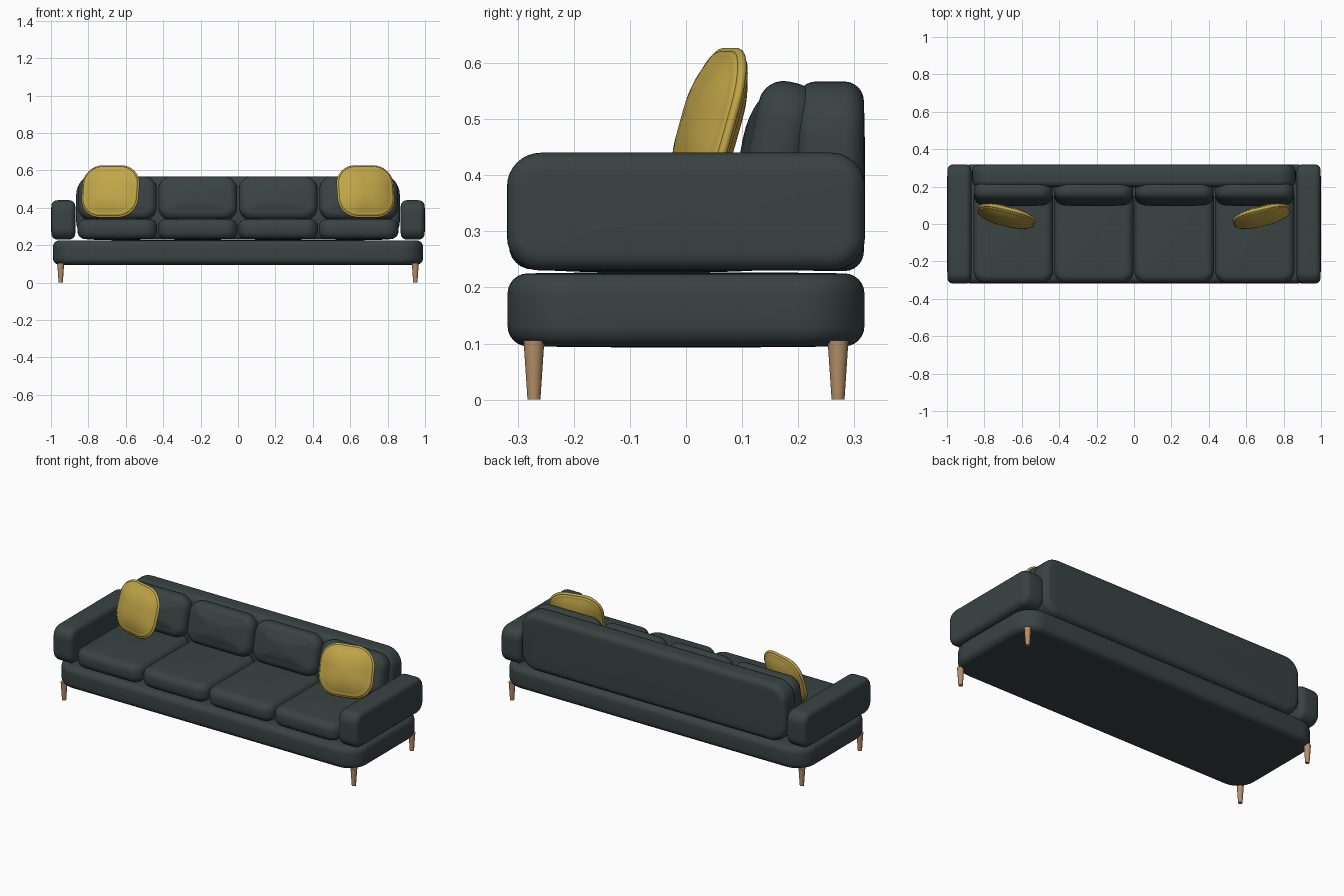
import bpy, bmesh, math
from mathutils import Matrix, Vector

if "Cube" in bpy.data.objects:
    bpy.data.objects.remove(bpy.data.objects["Cube"])


def material(name, rgb):
    m = bpy.data.materials.new(name)
    m.use_nodes = True
    m.diffuse_color = (*rgb, 1)
    m.node_tree.nodes["Principled BSDF"].inputs["Base Color"].default_value = (*rgb, 1)
    return m


CHARCOAL = material("charcoal fabric", (0.041, 0.056, 0.056))
GOLD = material("mustard fabric", (0.53, 0.38, 0.065))
WOOD = material("light wood", (0.46, 0.27, 0.14))


def outline(w, h, r, steps=8):
    """Rounded rectangle, counter-clockwise, with extra points along the sides."""
    corners = []
    for k, (sx, sy) in enumerate(((1, 1), (-1, 1), (-1, -1), (1, -1))):
        for i in range(steps + 1):
            a = math.pi / 2 * (k + i / steps)
            corners.append(Vector((sx * (w / 2 - r) + r * math.cos(a),
                                   sy * (h / 2 - r) + r * math.sin(a))))
    points = []
    for i, p in enumerate(corners):
        points.append(p)
        if i % (steps + 1) == steps:
            q = corners[(i + 1) % len(corners)]
            points += [p.lerp(q, t / 4) for t in (1, 2, 3)]
    return points


def finish(name, bm, mat, matrix):
    bmesh.ops.recalc_face_normals(bm, faces=bm.faces)
    mesh = bpy.data.meshes.new(name)
    bm.to_mesh(mesh)
    bm.free()
    mesh.materials.append(mat)
    ob = bpy.data.objects.new(name, mesh)
    bpy.context.collection.objects.link(ob)
    ob.matrix_world = matrix
    bpy.ops.object.select_all(action="DESELECT")
    ob.select_set(True)
    bpy.context.view_layer.objects.active = ob
    bpy.ops.object.shade_smooth_by_angle(angle=math.radians(40))
    return ob


def pad(name, size, corner, edge, crown, mat, matrix):
    """Upholstered block: rounded outline, rounded rim and domed faces."""
    w, h, d = size
    half = []                                   # rim to centre: inset, scale, height
    for i in range(7):
        a = math.pi / 2 * i / 6
        half.append((edge * (1 - math.cos(a)), 1, d / 2 - edge + edge * math.sin(a)))
    for s in (0.93, 0.82, 0.68, 0.5, 0.28):
        half.append((edge, s, d / 2 + crown * (1 - s ** 2.4)))
    layers = [(i, s, -z) for i, s, z in reversed(half)] + half
    bm = bmesh.new()
    rings = []
    for inset, s, z in layers:
        pts = outline(w - 2 * inset, h - 2 * inset, max(corner - inset, 0.004))
        rings.append([bm.verts.new((p.x * s, p.y * s, z)) for p in pts])
    n = len(rings[0])
    for a, b in zip(rings, rings[1:]):
        for i in range(n):
            j = (i + 1) % n
            bm.faces.new((a[i], a[j], b[j], b[i]))
    for ring, sign in ((rings[0], -1), (rings[-1], 1)):
        tip = bm.verts.new((0, 0, sign * (d / 2 + crown)))
        for i in range(n):
            bm.faces.new((ring[i], ring[(i + 1) % n], tip))
    return finish(name, bm, mat, matrix)


def place(x, y, z, lean=None, turn=0):
    """lean=None lies flat; otherwise stands up, tipped back by lean degrees."""
    m = Matrix.Translation((x, y, z)) @ Matrix.Rotation(math.radians(turn), 4, "Z")
    if lean is not None:
        m = m @ Matrix.Rotation(math.radians(90 - lean), 4, "X")
    return m


# Base and backrest
pad("base", (1.98, 0.636, 0.13), 0.12, 0.036, 0.002, CHARCOAL, place(0, 0, 0.16))
pad("backrest", (1.73, 0.338, 0.12), 0.095, 0.035, 0.002, CHARCOAL, place(0, 0.257, 0.398, 0))

# Four seat cushions with matching back cushions
for i in range(4):
    x = (i - 1.5) * 0.43
    pad(f"seat_cushion_{i + 1}", (0.426, 0.515, 0.108), 0.065, 0.042, 0.006,
        CHARCOAL, place(x, -0.058, 0.286))
    pad(f"back_cushion_{i + 1}", (0.42, 0.236, 0.105), 0.07, 0.045, 0.014,
        CHARCOAL, place(x, 0.166, 0.45, 12))

# Arms, throw pillows and legs on both sides
for side, sx in (("left", 1), ("right", -1)):
    pad(f"{side}_arm", (0.638, 0.21, 0.128), 0.06, 0.032, 0.002,
        CHARCOAL, place(sx * 0.934, 0, 0.335, 0, 90))
    spot = place(sx * 0.682, 0.042, 0.487, 16, sx * 14)
    pad(f"{side}_pillow", (0.3, 0.276, 0.03), 0.1, 0.014, 0.029, GOLD, spot)
    pad(f"{side}_pillow_piping", (0.314, 0.29, 0.016), 0.107, 0.008, 0, GOLD, spot)
    for end, sy in (("front", -1), ("back", 1)):
        bm = bmesh.new()
        bmesh.ops.create_cone(bm, cap_ends=True, segments=24, radius1=0.0115,
                              radius2=0.0185, depth=0.105)
        finish(f"{side}_{end}_leg", bm, WOOD, place(sx * 0.948, sy * 0.271, 0.0525))
